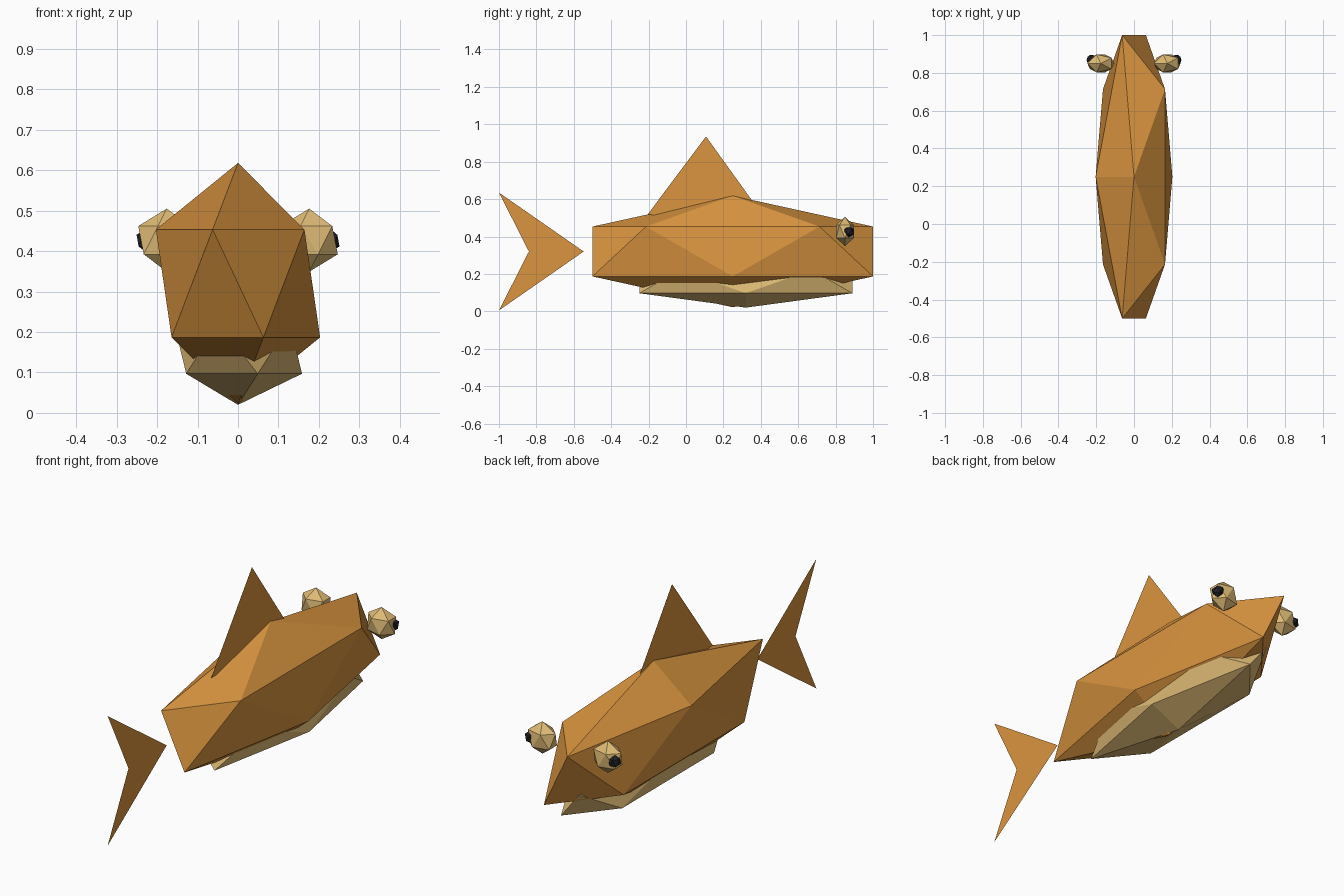
import bpy, bmesh, math

if "Cube" in bpy.data.objects:
    bpy.data.objects.remove(bpy.data.objects["Cube"])


def material(name, rgb):
    m = bpy.data.materials.new(name)
    m.diffuse_color = (*rgb, 1)
    m.use_nodes = True
    m.node_tree.nodes["Principled BSDF"].inputs["Base Color"].default_value = m.diffuse_color
    return m


orange = material("orange", (0.70, 0.30, 0.05))
tan = material("tan", (0.74, 0.50, 0.18))
black = material("black", (0.015, 0.015, 0.02))


def ico(name, loc, scale, mat):
    """Stretched 20-sided ball, turned so the upper ring points to -x."""
    bpy.ops.mesh.primitive_ico_sphere_add(subdivisions=1, radius=1, location=loc,
                                          rotation=(0, 0, math.pi))
    ob = bpy.context.object
    ob.name = name
    ob.scale = scale
    ob.data.materials.append(mat)
    return ob


def fin(name, outline, mat):
    """Flat sheet in the x = 0 plane from (y, z) points."""
    bm = bmesh.new()
    verts = [bm.verts.new((0, y, z)) for y, z in outline]
    bm.faces.new(verts)
    bmesh.ops.triangulate(bm, faces=bm.faces[:])
    me = bpy.data.meshes.new(name)
    bm.to_mesh(me)
    bm.free()
    me.materials.append(mat)
    ob = bpy.data.objects.new(name, me)
    bpy.context.collection.objects.link(ob)
    return ob


# Body and pale belly
ico("body", (0, 0.25, 0.32), (0.227, 0.882, 0.298), orange)
ico("belly", (0, 0.32, 0.159), (0.177, 0.67, 0.139), tan)

# Eyes and pupils
for side, s in (("left", -1), ("right", 1)):
    ico(f"{side}_eye", (s * 0.176, 0.85, 0.427), (0.079, 0.056, 0.078), tan)
    ico(f"{side}_pupil", (s * 0.224, 0.868, 0.426), (0.03, 0.032, 0.032), black)

# Fins
fin("dorsal_fin", [(-0.206, 0.517), (0.42, 0.50), (0.107, 0.935)], orange)
fin("tail_fin", [(-0.547, 0.32), (-1.0, 0.635), (-0.84, 0.32), (-1.0, 0.005)], orange)
